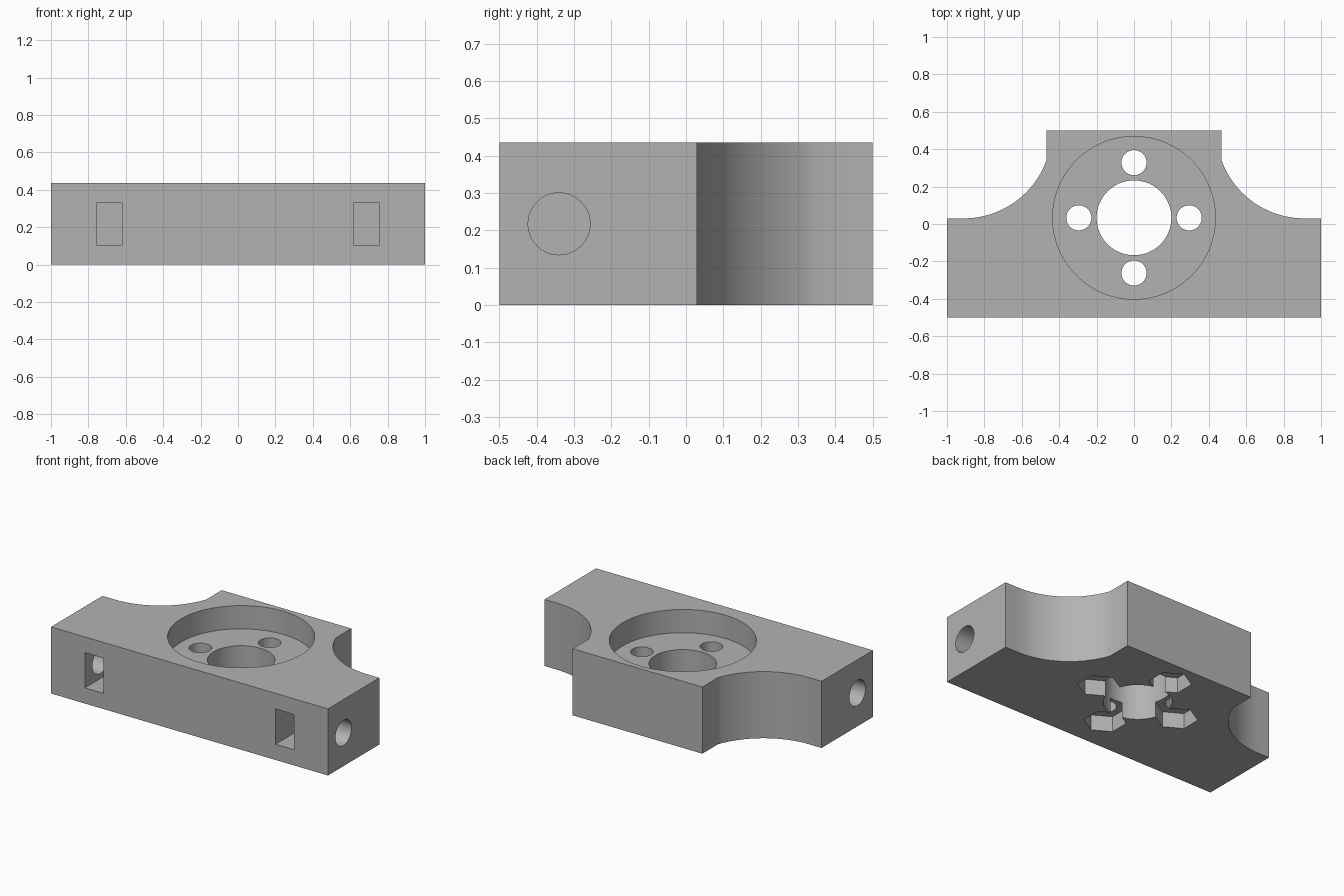
import bpy
import bmesh
from math import sin, cos, asin, pi, radians
from mathutils import Matrix

if "Cube" in bpy.data.objects:
    bpy.data.objects.remove(bpy.data.objects["Cube"], do_unlink=True)

HEIGHT = 0.435      # plate thickness
BORE_Y = 0.033      # centre of the motor seat
SEAT_Z = 0.283      # floor of the round recess
BOLT_RING = 0.295
SLOT_X, ROD_Y, MID_Z = 0.688, -0.34, HEIGHT / 2

grey = bpy.data.materials.new("plain grey")
grey.use_nodes = True
colour = (0.45, 0.45, 0.45, 1)
grey.diffuse_color = colour
grey.node_tree.nodes["Principled BSDF"].inputs["Base Color"].default_value = colour


def add_object(name, bm):
    bmesh.ops.recalc_face_normals(bm, faces=bm.faces)
    mesh = bpy.data.meshes.new(name)
    bm.to_mesh(mesh)
    bm.free()
    mesh.materials.append(grey)
    obj = bpy.data.objects.new(name, mesh)
    bpy.context.collection.objects.link(obj)
    return obj


def drill(name, centre, radius, length, sides=64, axis="Z", turn=0):
    bm = bmesh.new()
    spin = Matrix.Rotation(pi / 2, 4, "Y") if axis == "X" else Matrix()
    bmesh.ops.create_cone(
        bm, cap_ends=True, segments=sides, radius1=radius, radius2=radius, depth=length,
        matrix=Matrix.Translation(centre) @ spin @ Matrix.Rotation(turn, 4, "Z"))
    return add_object(name, bm)


def box(name, centre, size):
    bm = bmesh.new()
    bmesh.ops.create_cube(bm, size=1, matrix=Matrix.Translation(centre) @ Matrix.Diagonal((*size, 1)))
    return add_object(name, bm)


# Plate outline: wide front bar, concave shoulders, narrow back
neck, shoulder, arc_x, arc_r, steps = 0.468, 0.03, 0.91, 0.47, 20
sweep = asin((arc_x - neck) / arc_r)
half = [(1, -0.5), (1, shoulder)]
for i in range(steps + 1):
    a = sweep * i / steps
    half.append((arc_x - arc_r * sin(a), shoulder + arc_r * (1 - cos(a))))
half.append((neck, 0.5))
outline = half + [(-x, y) for x, y in reversed(half)]

bm = bmesh.new()
base = bm.faces.new([bm.verts.new((x, y, 0)) for x, y in outline])
top = bmesh.ops.extrude_face_region(bm, geom=[base])["geom"]
bmesh.ops.translate(bm, vec=(0, 0, HEIGHT), verts=[v for v in top if isinstance(v, bmesh.types.BMVert)])
plate = add_object("mounting_plate", bm)

# Round recess and central bore
cutters = [
    drill("recess_cutter", (0, BORE_Y, SEAT_Z + 0.25), 0.435, 0.5, 96),
    drill("bore_cutter", (0, BORE_Y, 0.2), 0.2, 1),
]

# Four bolt holes with hexagonal nut pockets underneath
for i in range(4):
    x, y = BOLT_RING * cos(i * pi / 2), BORE_Y + BOLT_RING * sin(i * pi / 2)
    cutters.append(drill("bolt_cutter", (x, y, 0.2), 0.067, 1, 48))
    # cone vertices start on an axis, so a quarter turn puts points at front and back
    cutters.append(drill("nut_cutter", (x, y, 0), 0.125, 0.2, 6))

# Side holes running into the front nut slots
for side in (-1, 1):
    cutters.append(box("slot_cutter", (side * SLOT_X, -0.5, MID_Z), (0.134, 0.55, 0.23)))
    cutters.append(drill("rod_cutter", (side * (SLOT_X + 0.25), ROD_Y, MID_Z), 0.083, 0.5, 48, "X"))

# Cut everything out of the plate
bpy.context.view_layer.objects.active = plate
for cutter in cutters:
    mod = plate.modifiers.new("cut", "BOOLEAN")
    mod.operation = "DIFFERENCE"
    mod.solver = "EXACT"
    mod.object = cutter
    bpy.ops.object.modifier_apply(modifier=mod.name)
    bpy.data.objects.remove(cutter, do_unlink=True)

bpy.ops.object.select_all(action="DESELECT")
plate.select_set(True)
bpy.ops.object.shade_smooth_by_angle(angle=radians(30))
